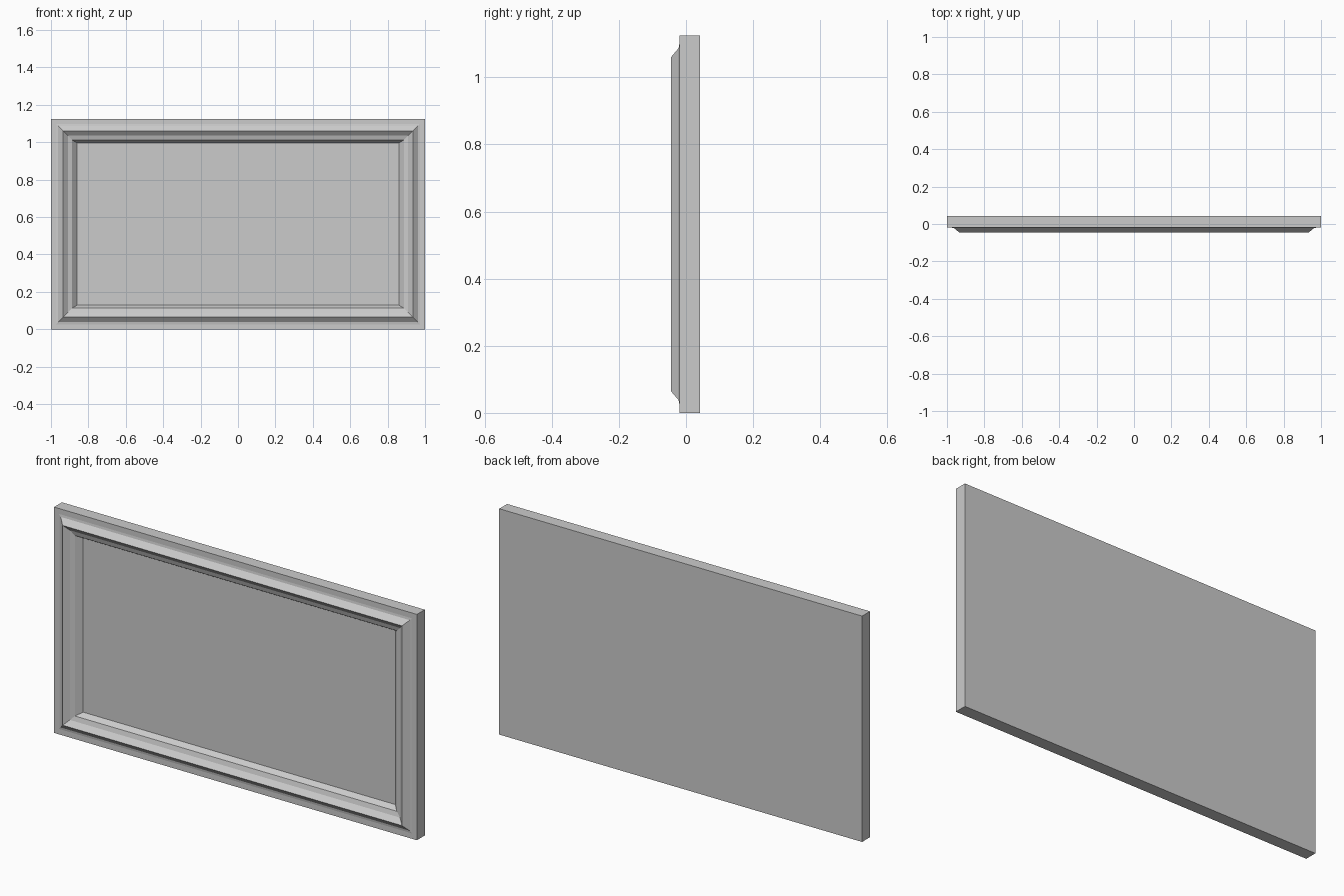
import bpy
import bmesh

cube = bpy.data.objects.get("Cube")
if cube:
    bpy.data.objects.remove(cube, do_unlink=True)

WIDTH, HEIGHT = 2.0, 1.125
GREY = (0.6, 0.6, 0.6, 1.0)

grey = bpy.data.materials.new("plain grey")
grey.use_nodes = True
grey.diffuse_color = GREY
grey.node_tree.nodes["Principled BSDF"].inputs["Base Color"].default_value = GREY


def rectangle_ring(bm, side, end, depth):
    """Rectangle inset from the outline by side (x) and end (z)."""
    x = WIDTH / 2 - side
    low, high = end, HEIGHT - end
    return [bm.verts.new((px, depth, pz))
            for px, pz in ((-x, low), (x, low), (x, high), (-x, high))]


def lofted_panel(name, profile):
    """Mitre a moulding profile round the outline and cap both ends."""
    bm = bmesh.new()
    rings = [rectangle_ring(bm, *point) for point in profile]
    for a, b in zip(rings, rings[1:]):
        for i in range(4):
            j = (i + 1) % 4
            bm.faces.new((a[i], a[j], b[j], b[i]))
    bm.faces.new(rings[0][::-1])
    bm.faces.new(rings[-1])
    bmesh.ops.recalc_face_normals(bm, faces=bm.faces)
    mesh = bpy.data.meshes.new(name)
    bm.to_mesh(mesh)
    bm.free()
    mesh.materials.append(grey)
    obj = bpy.data.objects.new(name, mesh)
    bpy.context.collection.objects.link(obj)
    return obj


# Slab edge, flat rim, raised moulding, cove and recessed field
lofted_panel("framed_panel", [
    (0, 0, 0.042),
    (0, 0, -0.02),
    (0.027, 0.027, -0.02),
    (0.038, 0.038, -0.022),
    (0.065, 0.065, -0.045),
    (0.09, 0.09, -0.024),
    (0.113, 0.113, -0.017),
    (0.14, 0.129, 0.01),
])
